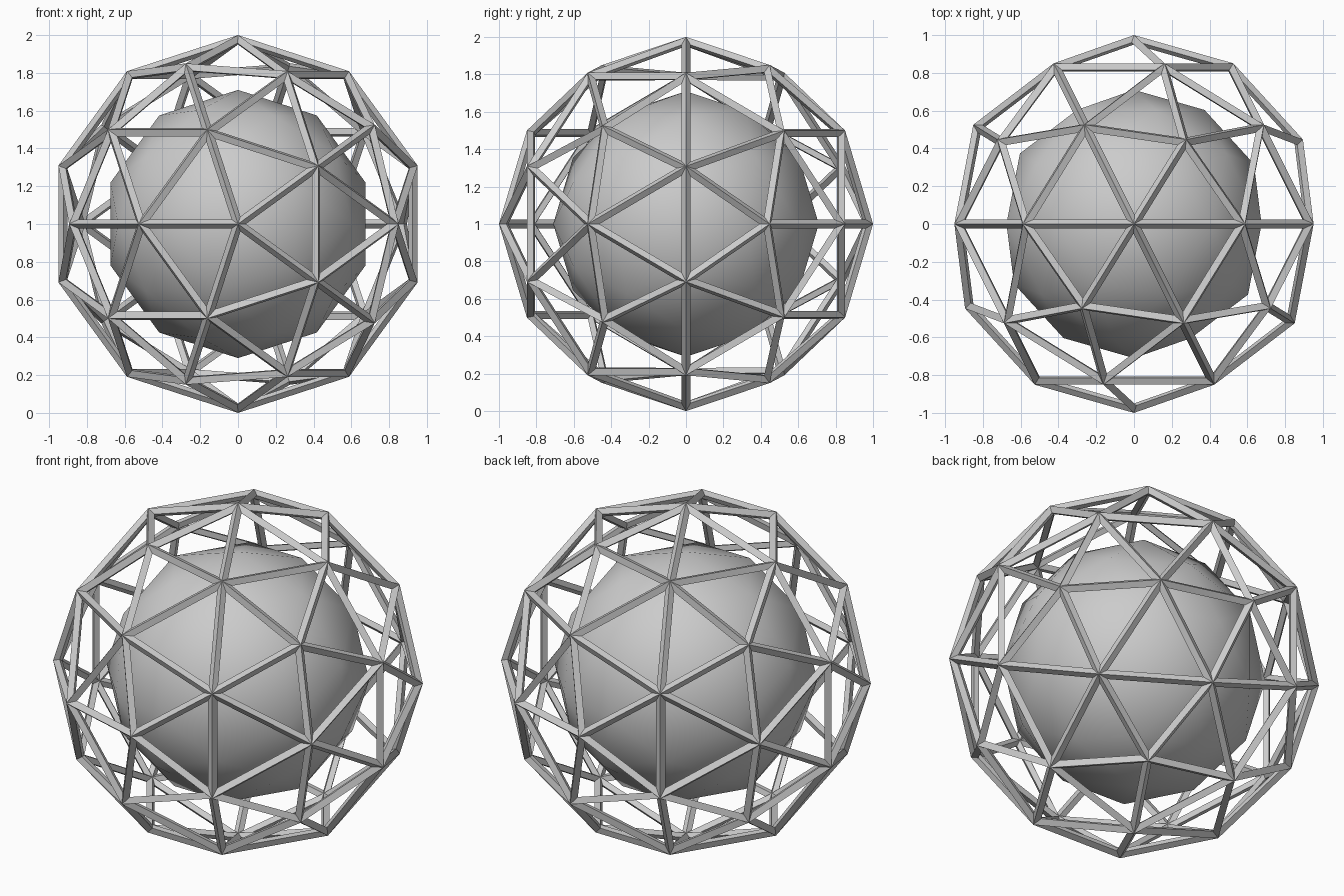
import bpy
from math import radians

if "Cube" in bpy.data.objects:
    bpy.data.objects.remove(bpy.data.objects["Cube"])


def ico(name, radius):
    # icosphere with a five-way hub facing front and back
    bpy.ops.mesh.primitive_ico_sphere_add(
        subdivisions=2, radius=radius, location=(0, 0, 1),
        rotation=(radians(-90), 0, 0))
    obj = bpy.context.object
    obj.name = name
    return obj


# solid inner ball, smooth shaded with a faceted outline
core = ico("inner_ball", 0.71)
bpy.ops.object.shade_smooth()

# open strut cage around the ball
cage = ico("outer_cage", 0.975)
wire = cage.modifiers.new("struts", 'WIREFRAME')
wire.thickness = 0.05
wire.offset = 0
wire.use_even_offset = True
wire.use_replace = True
